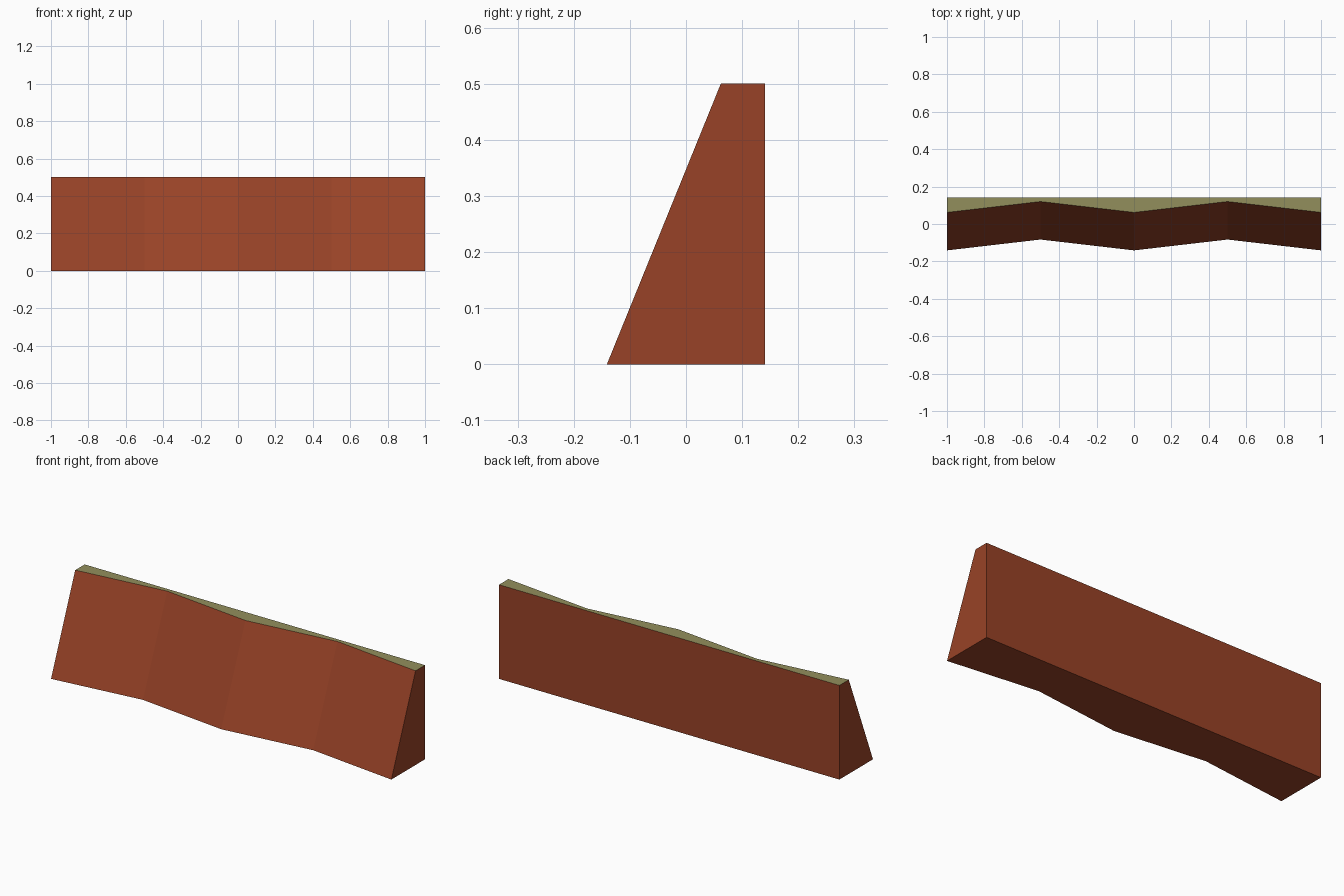
import bpy, bmesh

if "Cube" in bpy.data.objects:
    bpy.data.objects.remove(bpy.data.objects["Cube"])


def material(name, rgb):
    m = bpy.data.materials.new(name)
    m.diffuse_color = (*rgb, 1.0)
    m.use_nodes = True
    m.node_tree.nodes["Principled BSDF"].inputs["Base Color"].default_value = m.diffuse_color
    return m


HEIGHT, BACK, LEAN = 0.5, 0.141, 0.203
STEPS = 4                                  # pleats across the 2 unit length

bm = bmesh.new()

# Cross-sections: front line zigzags in and out, back is straight
sections = []
for i in range(STEPS + 1):
    x = -1 + 2 * i / STEPS
    front = -0.141 if i % 2 == 0 else -0.083
    ring = [(front, 0), (BACK, 0), (BACK, HEIGHT), (front + LEAN, HEIGHT)]
    sections.append([bm.verts.new((x, y, z)) for y, z in ring])

# Walls between neighbouring sections, then the two end caps
for a, b in zip(sections, sections[1:]):
    for k in range(4):
        n = (k + 1) % 4
        bm.faces.new((a[k], a[n], b[n], b[k]))
bm.faces.new(sections[0])
bm.faces.new(sections[-1])
bmesh.ops.recalc_face_normals(bm, faces=bm.faces)

# Top ledge is olive, everything else brick red
for f in bm.faces:
    f.material_index = 1 if f.normal.z > 0.9 else 0

mesh = bpy.data.meshes.new("pleated_wall")
bm.to_mesh(mesh)
bm.free()
mesh.materials.append(material("brick red", (0.315, 0.055, 0.02)))
mesh.materials.append(material("olive top", (0.29, 0.275, 0.107)))
wall = bpy.data.objects.new("pleated_wall", mesh)
bpy.context.collection.objects.link(wall)
